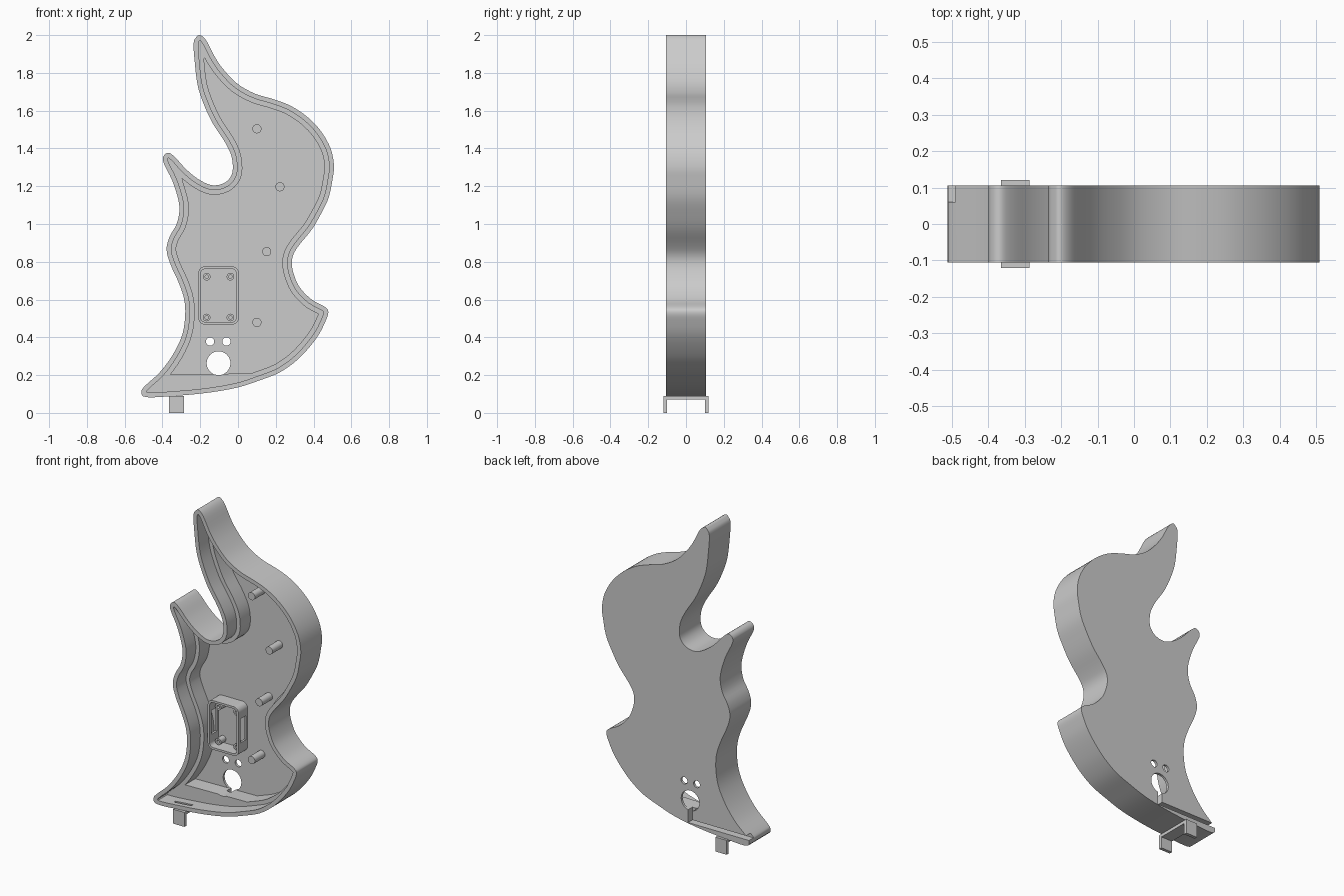
import bpy, bmesh, math
from mathutils import Vector

cube = bpy.data.objects.get("Cube")
if cube:
    bpy.data.objects.remove(cube, do_unlink=True)

# Single plastic material
grey = bpy.data.materials.new("grey_plastic")
grey.use_nodes = True
shade = (0.6, 0.6, 0.6, 1)
grey.diffuse_color = shade
grey.node_tree.nodes["Principled BSDF"].inputs["Base Color"].default_value = shade

FRONT, BACK = -0.105, 0.105
LEDGE, FLOOR = -0.01, 0.09

# Flame-shaped outline, clockwise from the top tip, as (x, z)
OUTLINE = [
    (-.2, 2), (-.167, 1.97), (-.12, 1.88), (-.07, 1.81), (0, 1.74),
    (.09, 1.69), (.19, 1.66), (.28, 1.625), (.367, 1.567), (.44, 1.49),
    (.49, 1.4), (.508, 1.31), (.5, 1.235), (.48, 1.14), (.44, 1.055),
    (.39, .97), (.325, .89), (.293, .838), (.285, .785), (.3, .72),
    (.33, .66), (.39, .6), (.462, .56), (.478, .53), (.46, .478),
    (.425, .41), (.367, .335), (.304, .272), (.22, .214), (.114, .172),
    (0, .135), (-.15, .108), (-.31, .092), (-.485, .083), (-.51, .115),
    (-.49, .145), (-.415, .214), (-.35, .3), (-.3, .4), (-.281, .494),
    (-.283, .59), (-.31, .68), (-.357, .785), (-.378, .864), (-.362, .933),
    (-.325, 1), (-.31, 1.075), (-.32, 1.144), (-.35, 1.234), (-.394, 1.324),
    (-.394, 1.36), (-.367, 1.377), (-.33, 1.35), (-.277, 1.292),
    (-.214, 1.24), (-.15, 1.208), (-.098, 1.208), (-.055, 1.23),
    (-.029, 1.276), (-.034, 1.356), (-.07, 1.435), (-.135, 1.535),
    (-.182, 1.636), (-.214, 1.736), (-.23, 1.868), (-.235, 1.958), (-.22, 1.99),
]


def smooth_loop(points, steps=4):
    """Closed spline through the points."""
    pts = [Vector(p) for p in points]
    n, out = len(pts), []
    for i in range(n):
        a, b, c, d = (pts[(i + k) % n] for k in (-1, 0, 1, 2))
        for s in range(steps):
            t = s / steps
            out.append(0.5 * (2 * b + (c - a) * t + (2 * a - 5 * b + 4 * c - d) * t ** 2
                              + (3 * b - a - 3 * c + d) * t ** 3))
    return out


def distance(p, loop):
    best = 9.0
    for i, b in enumerate(loop):
        a = loop[i - 1]
        t = max(0, min(1, (p - a).dot(b - a) / (b - a).length_squared))
        best = min(best, (p - a.lerp(b, t)).length)
    return best


def inset(loop, d):
    """Mitred inward offset of a clockwise loop, without the points that cross over."""
    out = []
    for i, p in enumerate(loop):
        before = (p - loop[i - 1]).normalized()
        after = (loop[(i + 1) % len(loop)] - p).normalized()
        t = (before + after).normalized()
        q = p + Vector((t.y, -t.x)) * d / t.dot(after)
        if distance(q, loop) > d * 0.998:
            out.append(q)
    return out


def prism(name, points, y0, y1):
    """Extrude an (x, z) loop along y, with normals facing out."""
    area = sum(points[i - 1][0] * p[1] - p[0] * points[i - 1][1] for i, p in enumerate(points))
    if area < 0:
        points = points[::-1]
    bm = bmesh.new()
    lower = [bm.verts.new((p[0], y0, p[1])) for p in points]
    upper = [bm.verts.new((p[0], y1, p[1])) for p in points]
    bm.faces.new(lower)
    bm.faces.new(upper[::-1])
    for i in range(len(points)):
        bm.faces.new((lower[i - 1], upper[i - 1], upper[i], lower[i]))
    mesh = bpy.data.meshes.new(name)
    bm.to_mesh(mesh)
    bm.free()
    mesh.materials.append(grey)
    obj = bpy.data.objects.new(name, mesh)
    bpy.context.collection.objects.link(obj)
    return obj


def rounded(x0, x1, z0, z1, r, steps=6):
    """Rectangle with rounded corners."""
    out = []
    corners = [(x1 - r, z1 - r), (x0 + r, z1 - r), (x0 + r, z0 + r), (x1 - r, z0 + r)]
    for k, (cx, cz) in enumerate(corners):
        for s in range(steps + 1):
            a = math.pi / 2 * (k + s / steps)
            out.append((cx + r * math.cos(a), cz + r * math.sin(a)))
    return out


def circle(x, z, r, sides=32):
    return [(x + r * math.cos(math.tau * i / sides), z + r * math.sin(math.tau * i / sides))
            for i in range(sides)]


def rect(x0, x1, z0, z1):
    return [(x0, z0), (x1, z0), (x1, z1), (x0, z1)]


def activate(obj):
    bpy.ops.object.select_all(action="DESELECT")
    obj.select_set(True)
    bpy.context.view_layer.objects.active = obj


def cut(obj, points, y0, y1):
    cutter = prism("cutter", points, y0, y1)
    cutter.hide_render = True
    mod = obj.modifiers.new("cut", "BOOLEAN")
    mod.operation, mod.solver, mod.object = "DIFFERENCE", "EXACT", cutter
    activate(obj)
    bpy.ops.object.modifier_apply(modifier=mod.name)
    bpy.data.objects.remove(cutter, do_unlink=True)


def finish(obj):
    activate(obj)
    bpy.ops.object.shade_smooth_by_angle(angle=math.radians(30))


# Shell: stepped recess open to the front, solid below the shelf
loop = smooth_loop(OUTLINE)
shell = prism("shell", loop, FRONT, BACK)
cut(shell, inset(loop, 0.025), -0.2, LEDGE)
cut(shell, [p for p in inset(loop, 0.05) if p.y > 0.2], -0.2, FLOOR)

# Holes through the back
for x, z, r in [(-.103, .263, .063), (-.148, .378, .022), (-.061, .378, .022)]:
    cut(shell, circle(x, z, r), -0.05, 0.2)

# Cable channel in the back, from the large hole to the left tip
cut(shell, rect(-.12, -.088, .122, .23), 0.06, 0.2)
cut(shell, rect(-.6, -.1, .122, .146), 0.06, 0.2)

# Narrow slot in the lower rim above the clip
cut(shell, rect(-.39, -.27, .1, .13), -0.075, -0.06)
finish(shell)

# Support posts
for i, (x, z) in enumerate([(.1, 1.504), (.222, 1.197), (.152, .854), (.1, .479)]):
    finish(prism(f"support_post_{i + 1}", circle(x, z, 0.024), LEDGE, FLOOR + 0.002))

# Component box with side openings
TOP = FLOOR - 0.09
box = prism("component_box", rounded(-.21, .004, .468, .775, .035), TOP, FLOOR + 0.002)
cut(box, rounded(-.197, -.009, .481, .762, .024), -0.2, 0.2)
cut(box, rect(-.3, .1, .55, .7), TOP + 0.02, FLOOR - 0.015)
finish(box)

# Screw bosses inside the box
for i, (x, z) in enumerate([(-.166, .721), (-.04, .721), (-.166, .505), (-.04, .505)]):
    boss = prism(f"screw_boss_{i + 1}", circle(x, z, 0.02), FLOOR - 0.05, FLOOR + 0.002)
    cut(boss, circle(x, z, 0.009, 16), -0.2, FLOOR - 0.005)
    finish(boss)

# U-shaped clip under the left end
clip = prism("bottom_clip", rect(-.365, -.287, 0, .09), -0.12, 0.12)
cut(clip, rect(-.5, -.2, -.1, .071), -0.1, 0.1)
